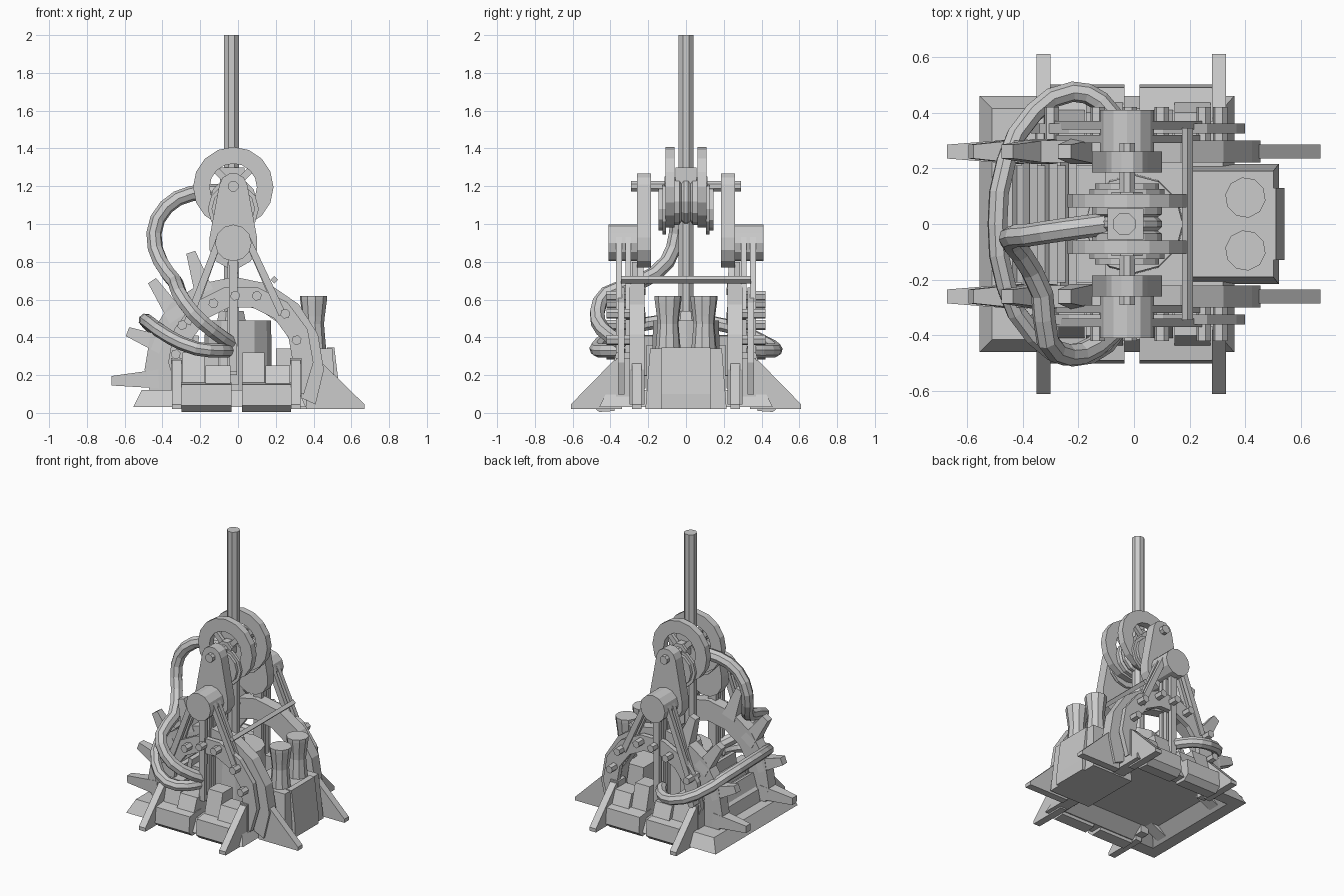
import bpy, bmesh
from math import cos, sin, radians, pi
from mathutils import Vector

if "Cube" in bpy.data.objects:
    bpy.data.objects.remove(bpy.data.objects["Cube"])


def finish(name, bm):
    bmesh.ops.recalc_face_normals(bm, faces=bm.faces)
    me = bpy.data.meshes.new(name)
    bm.to_mesh(me)
    bm.free()
    ob = bpy.data.objects.new(name, me)
    bpy.context.collection.objects.link(ob)
    return ob


def skin(name, rings, closed=False):
    """Bridge a list of point loops, capping the ends unless closed."""
    bm = bmesh.new()
    vs = [[bm.verts.new(p) for p in r] for r in rings]
    n, m = len(vs), len(vs[0])
    for i in range(n if closed else n - 1):
        a, b = vs[i], vs[(i + 1) % n]
        for j in range(m):
            k = (j + 1) % m
            bm.faces.new((a[j], a[k], b[k], b[j]))
    if not closed:
        bm.faces.new(vs[0])
        bm.faces.new(vs[-1])
    return finish(name, bm)


def prism(name, pts, lo, hi, axis='y'):
    """Extrude a 2D profile: (x,z) along y or (y,z) along x."""
    place = (lambda p, t: (p[0], t, p[1])) if axis == 'y' else (lambda p, t: (t, p[0], p[1]))
    return skin(name, [[place(p, t) for p in pts] for t in (lo, hi)])


def frustum(name, bottom, top, z0, z1):
    rect = lambda r, z: [(r[0], r[2], z), (r[1], r[2], z), (r[1], r[3], z), (r[0], r[3], z)]
    return skin(name, [rect(bottom, z0), rect(top, z1)])


def box(name, x0, x1, y0, y1, z0, z1):
    return frustum(name, (x0, x1, y0, y1), (x0, x1, y0, y1), z0, z1)


def sweep(name, prof, c, n, a0=0, a1=360):
    """Turn a closed (radius, y) profile around a y axis at c=(x,z)."""
    full = a1 - a0 >= 360
    rings = []
    for i in range(n if full else n + 1):
        a = radians(a0 + (a1 - a0) * i / n)
        rings.append([(c[0] + r * cos(a), y, c[1] + r * sin(a)) for r, y in prof])
    return skin(name, rings, full)


def tube(name, stations, n=8):
    """Straight run of (point, radius) stations with n sides."""
    d = (Vector(stations[-1][0]) - Vector(stations[0][0])).normalized()
    u = d.orthogonal().normalized()
    w = d.cross(u)
    return skin(name, [[Vector(p) + r * (u * cos(2 * pi * (i + .5) / n) + w * sin(2 * pi * (i + .5) / n))
                        for i in range(n)] for p, r in stations])


def bar(name, p, q, w0, w1, y, t0, t1=None):
    """Tapered bar between two (x,z) points, centred on y."""
    p, q = Vector(p), Vector(q)
    t1 = t0 if t1 is None else t1
    d = (q - p).normalized()
    s = Vector((-d.y, d.x))
    rings = []
    for c, w, t in ((p, w0, t0), (q, w1, t1)):
        a, b = c + s * w / 2, c - s * w / 2
        rings.append([(a.x, y - t / 2, a.y), (b.x, y - t / 2, b.y),
                      (b.x, y + t / 2, b.y), (a.x, y + t / 2, a.y)])
    return skin(name, rings)


def hose(name, pts, r):
    """Faceted eight-sided hose curving through the given points."""
    cu = bpy.data.curves.new(name, 'CURVE')
    cu.dimensions = '3D'
    cu.bevel_depth, cu.bevel_resolution, cu.resolution_u = r, 2, 2
    cu.use_fill_caps = True
    sp = cu.splines.new('BEZIER')
    sp.use_smooth = False
    sp.bezier_points.add(len(pts) - 1)
    for b, p in zip(sp.bezier_points, pts):
        b.co = p
        b.handle_left_type = b.handle_right_type = 'AUTO'
    ob = bpy.data.objects.new(name, cu)
    bpy.context.collection.objects.link(ob)


CX = -0.025  # centre of the lifting gear

# Base: bevelled skid frame, hollow underneath
rim = lambda x0, x1, y, z: [(x0, -y, z), (x1, -y, z), (x1, y, z), (x0, y, z)]
skin("base_frame", [rim(-.39, .19, .28, .1), rim(-.47, .27, .37, .03),
                    rim(-.555, .36, .46, .03), rim(-.51, .32, .415, .12)])

# Deck behind the rod and turntable in the middle
prism("rear_deck", [(-.44, .1), (-.42, .2), (-.22, .36), (-.1, .36), (-.1, .11)], -.21, .21)
for i, x in enumerate((-.39, -.32, -.25)):
    bar(f"deck_rib_{i}", (x, .2), (x + .03, .3 + .055 * i), .03, .03, 0, .44)
tube("turntable", [((0, 0, .12), .18), ((0, 0, .49), .175)], 12)
tube("rod_socket", [((-.035, 0, .45), .09), ((-.035, 0, .54), .07)], 8)

# Engine with two flared stacks
frustum("engine_block", (.2, .52, -.215, .215), (.2, .5, -.19, .19), .02, .34)
prism("engine_plate", [(.47, .02), (.54, .02), (.54, .1), (.51, .345), (.47, .345)], -.13, .13)
for y in (-.095, .095):
    tube("exhaust_stack", [((.4, y, .33), .068), ((.4, y, .47), .056), ((.4, y, .51), .06),
                           ((.4, y, .6), .072), ((.4, y, .62), .073)], 10)

# Main drill rod
tube("rod", [((-.035, 0, .36), .043), ((-.035, 0, 2.0), .043)], 8)

# Hub pulley between the wheels
sweep("hub_pulley", [(.02, -.06), (.125, -.06), (.125, -.035), (.11, -.025), (.125, -.01), (.125, .01),
                     (.11, .025), (.125, .035), (.125, .06), (.02, .06)], (CX, 1.12), 12)
box("hub_clamp", -.095, .035, -.055, .055, 1.12, 1.3)
tube("axle", [((CX, -.29, 1.2), .03), ((CX, .29, 1.2), .03)], 8)
tube("cross_bar", [((.192, -.345, .705), .02), ((.192, .345, .705), .02)], 4)

# Everything repeated on the front and back sides
for s, tag in ((-1, "front"), (1, "back")):
    def N(n):
        return f"{tag}_{n}"

    def ring(name, r0, r1, y0, y1, c, n, *a):
        return sweep(N(name), [(r0, s * y0), (r1, s * y0), (r1, s * y1), (r0, s * y1)], c, n, *a)

    def disc(name, c, r, y0, y1, n):
        return tube(N(name), [((c[0], s * y0, c[1]), r), ((c[0], s * y1, c[1]), r)], n)

    # Flywheel with hub and spokes
    ring("wheel_rim", .125, .213, .06, .108, (CX, 1.195), 16)
    disc("wheel_hub", (CX, 1.195), .06, .06, .115, 8)
    for k in range(4):
        a = radians(45 + 90 * k)
        bar(N(f"spoke_{k}"), (CX, 1.195), (CX + .14 * cos(a), 1.195 + .14 * sin(a)), .035, .035, s * .085, .025)
    disc("side_pulley", (CX, 1.08), .135, .105, .125, 12)
    disc("side_pulley_cap", (CX, 1.08), .115, .125, .145, 12)

    # Crank link: rounded, wide at the drum and narrow at the axle
    link = [(CX + .13 * cos(radians(a)), .895 + .13 * sin(radians(a))) for a in range(165, 376, 30)]
    link += [(CX + .075 * cos(radians(a)), 1.195 + .075 * sin(radians(a))) for a in range(10, 171, 32)]
    prism(N("crank_link"), link, s * .185, s * .26)

    # Bearing drum and the legs that carry it
    disc("drum", (CX, .9), .097, .25, .41, 12)
    for y, foot in ((.305, .32), (.355, .34)):
        for k, q in enumerate(((-.27, foot + .13), (CX, foot - .12), (.235, foot + .18))):
            top = (CX + (-.07, 0, .07)[k], .93)
            bar(N(f"leg_{k}"), top, q, .035 if k != 1 else .05, .04, s * y, .03)
    bar(N("centre_strut"), (CX, .8), (CX, .15), .06, .06, s * .27, .03)

    # Arches: heavy inner one and thin bolted outer plate
    ring("inner_arch", .33, .475, .22, .3, (-.02, .245), 10, -25, 205)
    ring("outer_arch", .275, .385, .325, .36, (.015, .29), 9, -30, 210)
    for k, (x, z) in enumerate(((-.33, .31), (-.295, .465), (-.13, .58), (-.015, .62),
                                (.1, .62), (.25, .525), (.31, .385))):
        disc(f"bolt_{k}", (x, z), .027, .3, .42, 6)

    # Tapered spikes fanning out on the left
    for k, (p, q) in enumerate((((-.42, .18), (-.67, .17)), ((-.4, .36), (-.585, .43)),
                                ((-.32, .5), (-.455, .7)), ((-.18, .64), (-.25, .85)))):
        bar(N(f"spike_{k}"), p, q, .1, .05, s * .26, .09, .05)

    # Ground fins, pointing sideways and outwards
    prism(N("side_fin"), [(.36, .02), (.67, .02), (.67, .045), (.44, .27), (.36, .27)], s * .235, s * .285)
    for x in (-.325, .305):
        prism(N("outer_fin"), [(s * .34, .02), (s * .61, .02), (s * .61, .045), (s * .38, .28),
                               (s * .34, .28)], x - .025, x + .025, 'x')
        box(N("fin_post"), x - .03, x + .03, s * .28, s * .37, .05, .29)

    # Bevelled weight blocks with upper boxes
    for x0, x1 in ((-.3, -.035), (.02, .28)):
        prism(N("weight_block"), [(s * .38, .01), (s * .46, .005), (s * .5, .04), (s * .49, .15),
                                  (s * .41, .16), (s * .36, .16)], x0, x1, 'x')
        m = (x0 + x1) / 2
        prism(N("weight_top"), [(s * .28, .12), (s * .45, .12), (s * .4, .25), (s * .28, .25)],
              m - .005, x1 - .005, 'x')
        prism(N("weight_tall_top"), [(s * .26, .12), (s * .42, .12), (s * .37, .32), (s * .26, .32)],
              x0 + .005, m - .01, 'x')

# Hydraulic hoses
hose("upper_hose", [(-.1, 0, 1.17), (-.25, -.02, 1.16), (-.38, -.04, 1.09), (-.445, -.05, .95),
                    (-.41, -.1, .8), (-.33, -.25, .69), (-.31, -.42, .63), (-.24, -.47, .53),
                    (-.14, -.44, .44), (-.04, -.34, .37)], .041)
hose("lower_hose", [(-.05, -.34, .33), (-.1, -.43, .33), (-.22, -.475, .34), (-.36, -.4, .4),
                    (-.46, -.22, .47), (-.49, 0, .49), (-.46, .22, .46), (-.36, .4, .38),
                    (-.22, .475, .335), (-.12, .44, .33), (-.05, .34, .33)], .037)
